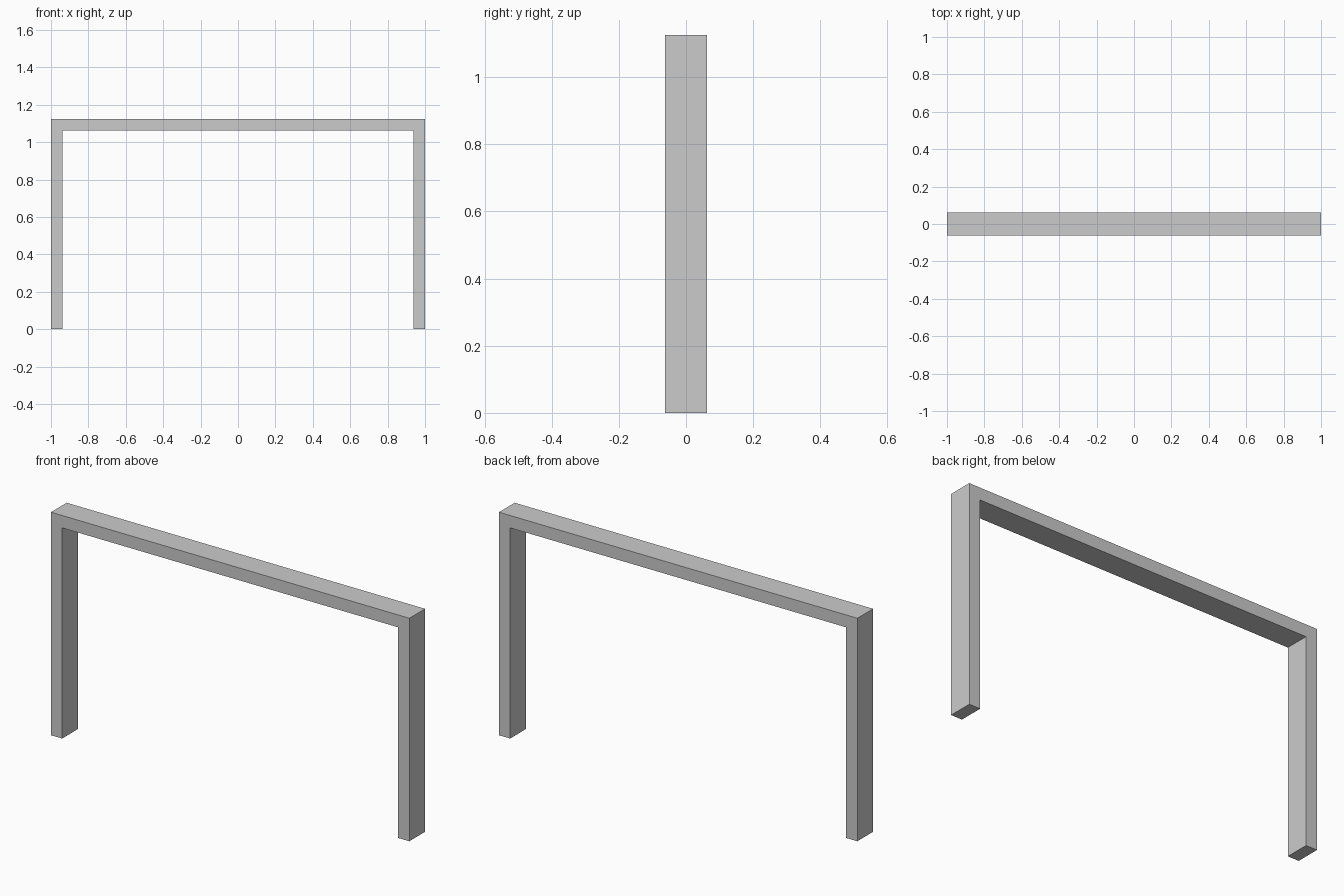
import bpy, bmesh

if "Cube" in bpy.data.objects:
    bpy.data.objects.remove(bpy.data.objects["Cube"])

W, H, T, D = 1.0, 1.125, 0.0625, 0.125  # half width, height, bar thickness, depth

# U-shaped outline: right half, then mirrored to the left
right = [(W - T, 0), (W, 0), (W, H)]
inner = (W - T, H - T)
outline = right + [(-x, z) for x, z in reversed(right)] + [(-inner[0], inner[1]), inner]

# Frame: two legs and a top bar as one extruded profile
bm = bmesh.new()
face = bm.faces.new([bm.verts.new((x, -D / 2, z)) for x, z in outline])
ext = bmesh.ops.extrude_face_region(bm, geom=[face], use_keep_orig=True)
bmesh.ops.translate(bm, vec=(0, D, 0),
                    verts=[g for g in ext["geom"] if isinstance(g, bmesh.types.BMVert)])
bmesh.ops.recalc_face_normals(bm, faces=bm.faces)
mesh = bpy.data.meshes.new("frame")
bm.to_mesh(mesh)
bm.free()
bpy.context.collection.objects.link(bpy.data.objects.new("frame", mesh))
